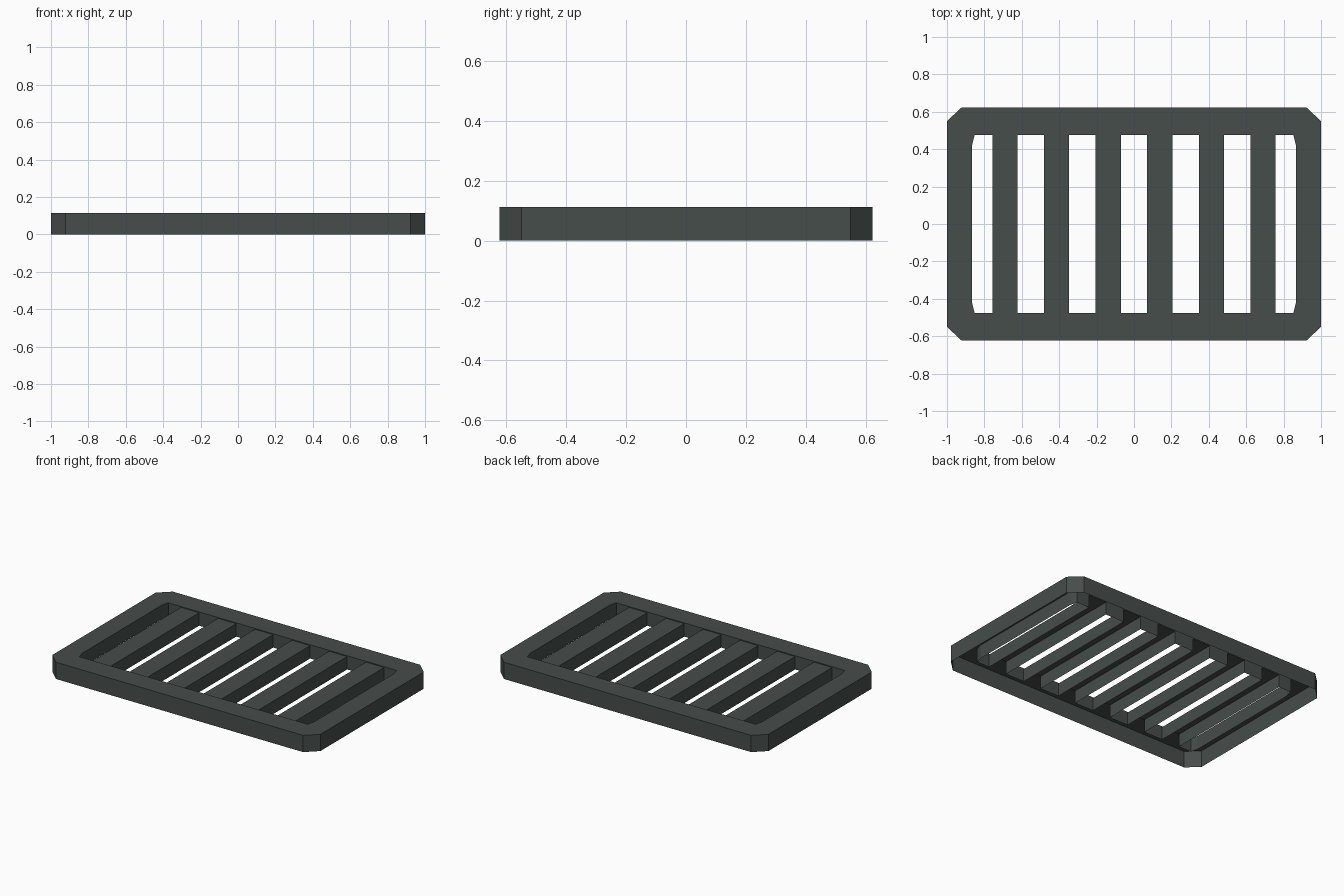
import bpy, bmesh

cube = bpy.data.objects.get("Cube")
if cube:
    bpy.data.objects.remove(cube, do_unlink=True)

HEIGHT = 0.113       # top of the rim
BAR_TOP = 0.107      # bars sit just below the rim
WALL_BOTTOM = 0.02   # lower edge of the inner walls and bars
HALF_OPEN = 0.475    # half length of the slots
BAR_WIDTH = 0.135
BAR_PITCH = 0.276
BAR_X = [(i - 2.5) * BAR_PITCH for i in range(6)]

iron = bpy.data.materials.new("dark_iron")
iron.use_nodes = True
iron.diffuse_color = (0.061, 0.074, 0.070, 1)
shader = next(n for n in iron.node_tree.nodes if n.type == 'BSDF_PRINCIPLED')
shader.inputs["Base Color"].default_value = iron.diffuse_color
shader.inputs["Roughness"].default_value = 0.8


def finish(bm, name):
    mesh = bpy.data.meshes.new(name)
    bm.to_mesh(mesh)
    bm.free()
    mesh.materials.append(iron)
    obj = bpy.data.objects.new(name, mesh)
    bpy.context.collection.objects.link(obj)
    return obj


def octagon(x, y, cut_x, cut_y):
    """Rectangle with cut corners, anticlockwise from the front edge."""
    quarter = [(x - cut_x, y), (x, y - cut_y)]
    right = [(a, -b) for a, b in quarter] + quarter[::-1]
    return [(-right[0][0], right[0][1])] + right + [(-a, b) for a, b in right[:0:-1]]


def strip(bm, loop_a, za, loop_b, zb, skip=()):
    """Faces between two matching closed loops."""
    a = [bm.verts.new((x, y, za)) for x, y in loop_a]
    b = [bm.verts.new((x, y, zb)) for x, y in loop_b]
    n = len(a)
    for i in range(n):
        if i not in skip:
            j = (i + 1) % n
            bm.faces.new((a[i], a[j], b[j], b[i]))


# Rim: outer wall, flat top and inner end walls, open underneath
outer = octagon(1.0, 0.623, 0.078, 0.073)
inner = octagon(0.865, HALF_OPEN, 0.013, 0.05)
bm = bmesh.new()
strip(bm, outer, 0, outer, HEIGHT)
strip(bm, outer, HEIGHT, inner, HEIGHT)
strip(bm, inner, HEIGHT, inner, WALL_BOTTOM, skip=(0, 4))

# Long inner walls: deep at the slots, a shallow lip at the bar ends
stops = [-0.852]
for x in BAR_X:
    stops += [x - BAR_WIDTH / 2, x + BAR_WIDTH / 2]
stops.append(0.852)
for k in range(len(stops) - 1):
    low = BAR_TOP if k % 2 else WALL_BOTTOM
    x0, x1 = stops[k], stops[k + 1]
    for side in (-1, 1):
        ends = (x0, x1) if side < 0 else (x1, x0)
        y = side * HALF_OPEN
        corners = [(ends[0], y, HEIGHT), (ends[1], y, HEIGHT),
                   (ends[1], y, low), (ends[0], y, low)]
        bm.faces.new([bm.verts.new(c) for c in corners])
bmesh.ops.remove_doubles(bm, verts=list(bm.verts), dist=0.0001)
bmesh.ops.delete(bm, geom=[v for v in bm.verts if not v.link_faces], context='VERTS')
finish(bm, "rim")

# Bars: channels with a flat top and two sides
for number, x in enumerate(BAR_X, 1):
    bm = bmesh.new()
    bmesh.ops.create_cube(bm, size=1)
    for v in bm.verts:
        v.co = (x + v.co.x * BAR_WIDTH, v.co.y * 2 * HALF_OPEN,
                BAR_TOP if v.co.z > 0 else WALL_BOTTOM)
    bm.normal_update()
    hidden = [f for f in bm.faces if f.normal.z < -0.5 or abs(f.normal.y) > 0.5]
    bmesh.ops.delete(bm, geom=hidden, context='FACES')
    finish(bm, f"bar_{number}")
